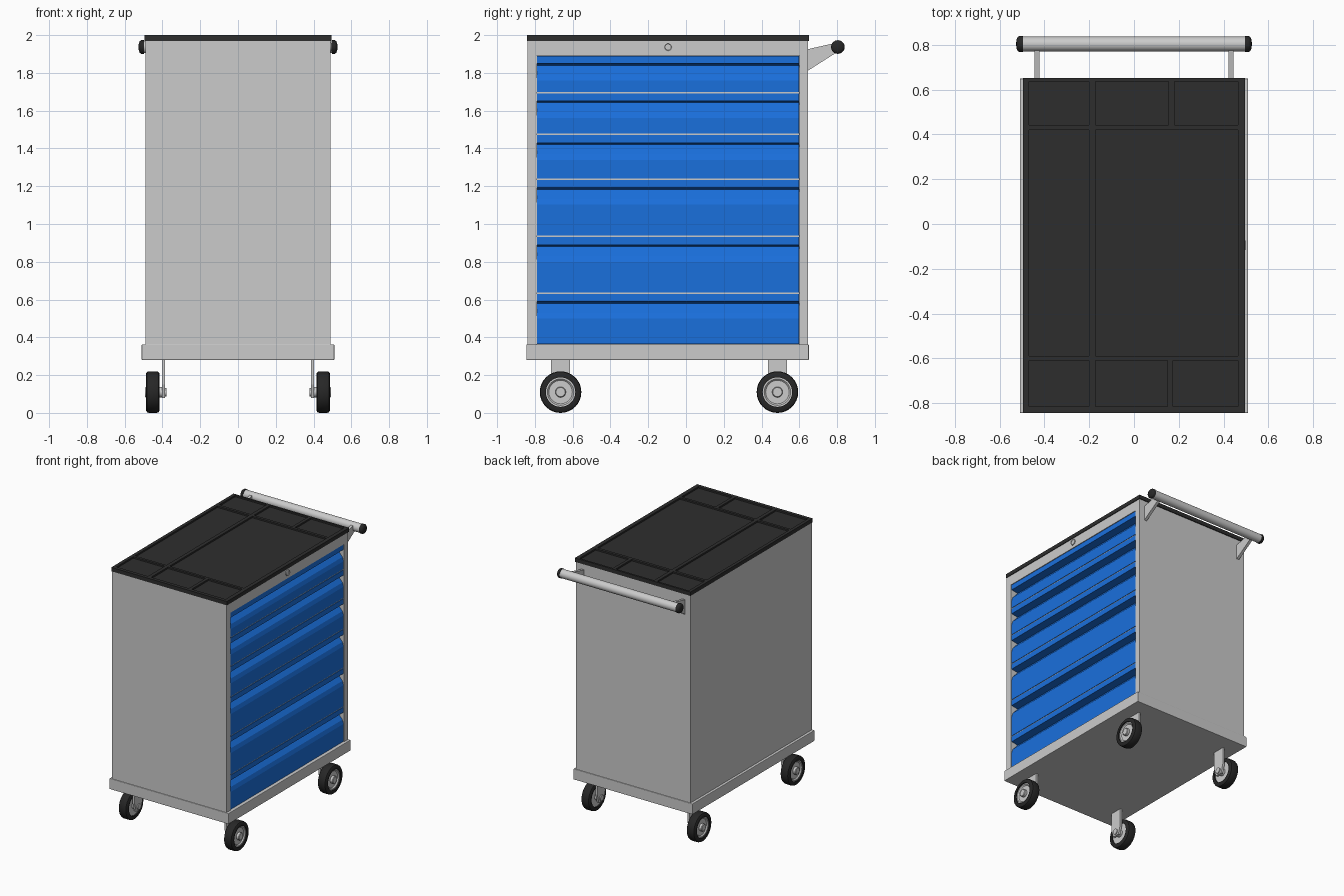
import bpy, bmesh, math
from mathutils import Matrix, Vector

if "Cube" in bpy.data.objects:
    bpy.data.objects.remove(bpy.data.objects["Cube"])


def material(name, rgb):
    m = bpy.data.materials.new(name)
    m.diffuse_color = (*rgb, 1)
    m.use_nodes = True
    m.node_tree.nodes["Principled BSDF"].inputs["Base Color"].default_value = m.diffuse_color
    return m


BLUE = material("blue paint", (0.01, 0.16, 0.72))
BLACK = material("black rubber", (0.02, 0.02, 0.02))
DARK = material("dark mat", (0.027, 0.027, 0.027))


def finish(name, bm, mat=None, mirror=False, smooth=False, bevel=0):
    bmesh.ops.recalc_face_normals(bm, faces=bm.faces)
    me = bpy.data.meshes.new(name)
    bm.to_mesh(me)
    bm.free()
    ob = bpy.data.objects.new(name, me)
    bpy.context.collection.objects.link(ob)
    if mat:
        me.materials.append(mat)
    if bevel:
        b = ob.modifiers.new("bevel", 'BEVEL')
        b.width, b.segments = bevel, 2
    if mirror:
        ob.modifiers.new("mirror", 'MIRROR')
    if smooth:
        bpy.ops.object.select_all(action='DESELECT')
        ob.select_set(True)
        bpy.context.view_layer.objects.active = ob
        bpy.ops.object.shade_smooth_by_angle(angle=math.radians(35))
    return ob


def boxes(name, items, **kw):
    """One mesh of boxes given as (x0, x1, y0, y1, z0, z1)."""
    bm = bmesh.new()
    for x0, x1, y0, y1, z0, z1 in items:
        mid = Vector((x0 + x1, y0 + y1, z0 + z1)) / 2
        size = Matrix.Diagonal((x1 - x0, y1 - y0, z1 - z0, 1))
        bmesh.ops.create_cube(bm, size=1, matrix=Matrix.Translation(mid) @ size)
    return finish(name, bm, **kw)


def prism(name, pts, vector, **kw):
    """Planar outline extruded along a vector."""
    bm = bmesh.new()
    face = bm.faces.new([bm.verts.new(p) for p in pts])
    ext = bmesh.ops.extrude_face_region(bm, geom=[face])
    bmesh.ops.translate(bm, vec=vector, verts=[v for v in ext["geom"] if isinstance(v, bmesh.types.BMVert)])
    return finish(name, bm, **kw)


def lathe(name, profile, y, z, closed=False, steps=32, **kw):
    """Profile of (x, radius) spun round an x-parallel axis."""
    bm = bmesh.new()
    vs = [bm.verts.new((x, y, z + r)) for x, r in profile]
    es = [bm.edges.new(p) for p in zip(vs, vs[1:])]
    if closed:
        es.append(bm.edges.new((vs[-1], vs[0])))
    bmesh.ops.spin(bm, geom=vs + es, cent=(0, y, z), axis=(1, 0, 0),
                   angle=math.tau, steps=steps, use_duplicate=False)
    bmesh.ops.remove_doubles(bm, verts=bm.verts, dist=1e-5)
    return finish(name, bm, smooth=True, **kw)


Y0, Y1 = -0.84, 0.645        # cabinet ends
D0, D1 = -0.79, 0.60         # drawer opening
TOPS = [1.89, 1.692, 1.47, 1.232, 0.93, 0.63]
BOTTOMS = [1.70, 1.478, 1.24, 0.938, 0.638, 0.365]

# Base tray and cabinet with its open drawer frame
boxes("base_tray", [(-0.51, 0.51, -0.845, 0.65, 0.28, 0.363)], bevel=0.004)
boxes("cabinet", [(-0.49, 0.41, Y0, Y1, 0.363, 1.972),
                  (0.41, 0.49, Y0, D0, 0.363, 1.972),
                  (0.41, 0.49, D1, Y1, 0.363, 1.972),
                  (0.41, 0.49, D0, D1, 1.892, 1.972)])
boxes("drawer_rails", [(0.41, 0.482, D0, D1, t, b) for t, b in zip(TOPS[1:], BOTTOMS)])

# Drawer fronts: flat panel, sloping finger recess, overhanging lip
for i, (t, b) in enumerate(zip(TOPS, BOTTOMS)):
    outline = [(0.405, b), (0.486, b), (0.486, t - 0.13), (0.476, t - 0.10),
               (0.43, t - 0.05), (0.486, t - 0.04), (0.486, t), (0.405, t)]
    prism(f"drawer_front_{i + 1}", [(x, D0 + 0.002, z) for x, z in outline],
          (0, D1 - D0 - 0.004, 0), mat=BLUE)

# Lock on the top rail
lathe("lock", [(0.485, 0), (0.485, 0.023), (0.496, 0.023), (0.498, 0.018),
               (0.494, 0.016), (0.494, 0)], -0.095, 1.937, steps=24)

# Top mat: floor slab plus rim and divider ribs
boxes("mat_floor", [(-0.495, 0.495, -0.843, 0.652, 1.97, 1.988)], mat=DARK)
ribs = [(-0.495, -0.47, -0.843, 0.652), (0.465, 0.495, -0.843, 0.652),
        (-0.47, 0.465, 0.637, 0.652), (-0.47, 0.465, -0.843, -0.816),
        (-0.20, -0.172, -0.816, 0.637),
        (-0.47, -0.20, 0.42, 0.442), (-0.172, 0.465, 0.42, 0.442),
        (-0.47, -0.20, -0.61, -0.59), (-0.172, 0.465, -0.61, -0.59),
        (0.155, 0.18, 0.442, 0.637), (0.15, 0.175, -0.816, -0.61)]
boxes("mat_ribs", [(*r, 1.985, 2.0) for r in ribs], mat=DARK)

# Push handle: tube, end caps, side brackets
HY, HZ = 0.804, 1.937
lathe("handle_tube", [(-0.5, 0), (-0.5, 0.033), (0.5, 0.033), (0.5, 0)], HY, HZ)
lathe("handle_end_cap", [(0.497, 0), (0.497, 0.036), (0.512, 0.036), (0.520, 0.031),
                         (0.525, 0.02), (0.527, 0)], HY, HZ, mat=BLACK, mirror=True)
prism("handle_bracket", [(0.422, y, z) for y, z in
                         [(0.643, 1.81), (0.643, 1.925), (0.775, 1.955), (0.81, 1.937), (0.80, 1.91)]],
      (0.022, 0, 0), mirror=True)

# Casters: bracket plate, axle, rim and tyre, mirrored to the left side
for end, y in (("front", -0.664), ("rear", 0.484)):
    z = 0.11
    prism(f"{end}_caster_bracket", [(0.386, y + a, b) for a, b in
                                    [(-0.05, 0.285), (0.05, 0.285), (0.05, 0.15),
                                     (0.03, 0.08), (-0.03, 0.08), (-0.05, 0.15)]],
          (0.017, 0, 0), mirror=True)
    lathe(f"{end}_axle", [(0.378, 0), (0.378, 0.022), (0.40, 0.022), (0.40, 0.028),
                          (0.488, 0.028), (0.492, 0.024), (0.492, 0)], y, z, steps=24, mirror=True)
    lathe(f"{end}_rim", [(0.425, 0), (0.425, 0.08), (0.478, 0.08), (0.478, 0.07),
                         (0.470, 0.062), (0.470, 0)], y, z, mirror=True)
    lathe(f"{end}_tyre", [(0.415, 0.078), (0.415, 0.098), (0.421, 0.107), (0.43, 0.11),
                          (0.472, 0.11), (0.481, 0.107), (0.487, 0.098), (0.487, 0.078)],
          y, z, closed=True, mat=BLACK, mirror=True)
